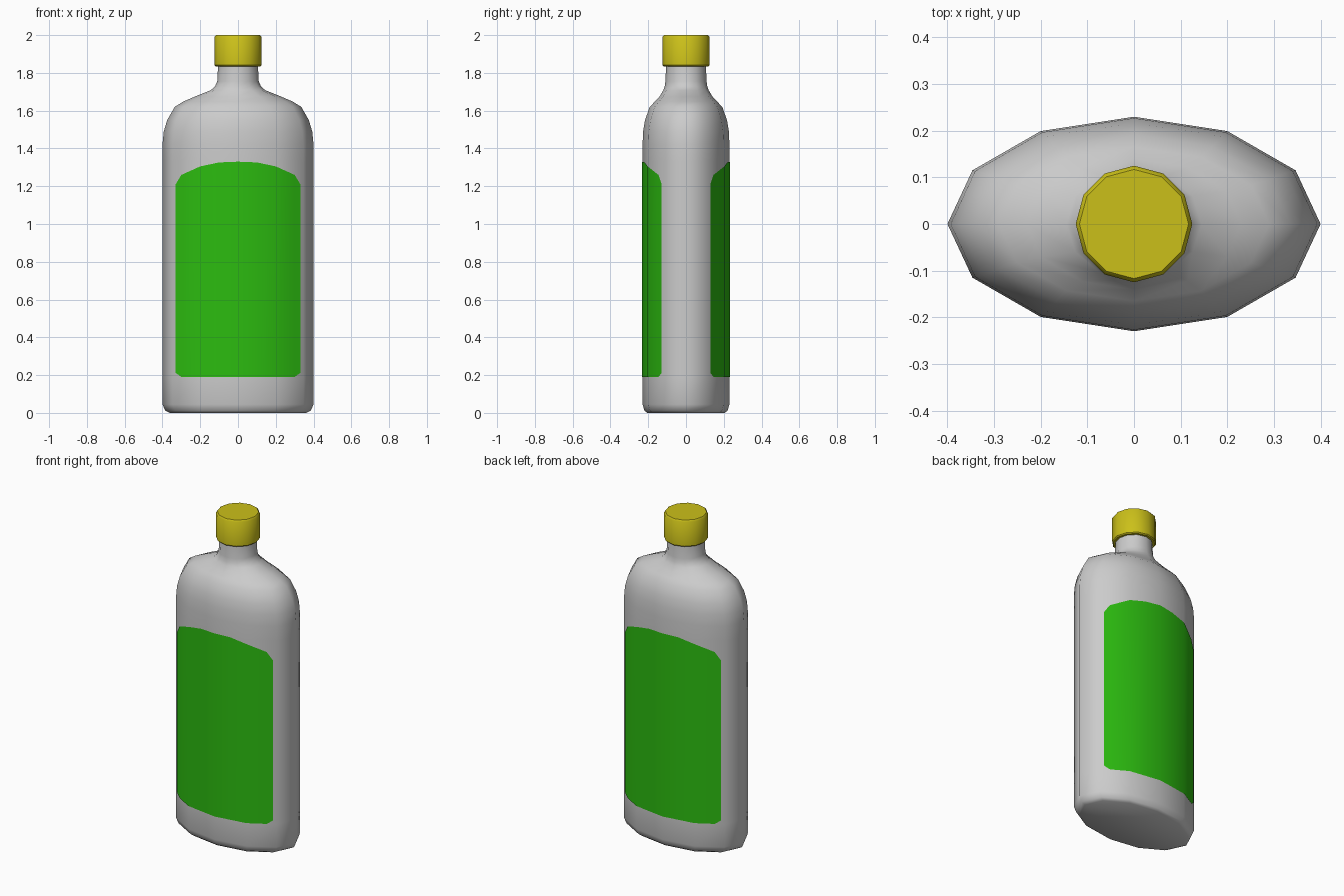
import bpy, bmesh, math

if "Cube" in bpy.data.objects:
    bpy.data.objects.remove(bpy.data.objects["Cube"])

SIDES = 12


def finish(bm, name, angle, color=None, recalc=True):
    if recalc:
        bmesh.ops.recalc_face_normals(bm, faces=bm.faces)
    mesh = bpy.data.meshes.new(name)
    bm.to_mesh(mesh)
    bm.free()
    obj = bpy.data.objects.new(name, mesh)
    bpy.context.collection.objects.link(obj)
    if color:
        mat = bpy.data.materials.new(name + "_color")
        mat.diffuse_color = color
        mat.use_nodes = True
        mat.node_tree.nodes["Principled BSDF"].inputs["Base Color"].default_value = mat.diffuse_color
        mesh.materials.append(mat)
    bpy.ops.object.select_all(action='DESELECT')
    obj.select_set(True)
    bpy.context.view_layer.objects.active = obj
    bpy.ops.object.shade_smooth_by_angle(angle=math.radians(angle))
    return obj


def loft(name, rings, angle, color=None):
    """Closed stack of elliptical rings given as (rx, ry, z)."""
    bm = bmesh.new()
    loops = []
    for rx, ry, z in rings:
        loops.append([bm.verts.new((rx * math.cos(a), ry * math.sin(a), z))
                      for a in (2 * math.pi * i / SIDES for i in range(SIDES))])
    for lo, hi in zip(loops, loops[1:]):
        for i in range(SIDES):
            j = (i + 1) % SIDES
            bm.faces.new((lo[i], lo[j], hi[j], hi[i]))
    bm.faces.new(loops[0][::-1])
    bm.faces.new(loops[-1])
    return finish(bm, name, angle, color)


# Bottle body: base, straight wall, rounded shoulder, neck
loft("bottle_body", [
    (0.362, 0.205, 0.0), (0.385, 0.22, 0.012), (0.40, 0.23, 0.045),
    (0.40, 0.23, 0.19), (0.40, 0.23, 1.33), (0.40, 0.23, 1.42),
    (0.393, 0.227, 1.49), (0.375, 0.217, 1.55), (0.335, 0.192, 1.62),
    (0.29, 0.165, 1.648), (0.23, 0.141, 1.674), (0.145, 0.12, 1.708),
    (0.122, 0.113, 1.728), (0.11, 0.109, 1.755), (0.105, 0.105, 1.85)], 60)

# Screw cap
loft("cap", [
    (0.119, 0.119, 1.835), (0.125, 0.125, 1.841),
    (0.125, 0.125, 1.99), (0.117, 0.117, 2.0)], 40, (0.60, 0.53, 0.01, 1))


def wall_y(x):
    """Depth of the faceted body wall at a given x."""
    x = abs(x)
    pts = [(0.4 * math.cos(a), 0.23 * math.sin(a))
           for a in (math.pi * k / 6 for k in range(4))]
    for (x1, y1), (x0, y0) in zip(pts, pts[1:]):
        if x >= x0 - 1e-6:
            return y0 + (y1 - y0) * (x - x0) / (x1 - x0)


# Labels: thin sheets following the wall, (x, bottom z, top z) per column
half = [(0.33, 0.212, 1.21), (0.30, 0.19, 1.26), (0.2, 0.19, 1.305),
        (0.1, 0.19, 1.326), (0.0, 0.19, 1.33)]
columns = [(-x, b, t) for x, b, t in half] + half[-2::-1]
for name, side in (("front_label", -1), ("back_label", 1)):
    bm = bmesh.new()
    strip = []
    for x, b, t in columns:
        y = side * (wall_y(x) + 0.004)
        strip.append((bm.verts.new((x, y, b)), bm.verts.new((x, y, t))))
    for (b0, t0), (b1, t1) in zip(strip, strip[1:]):
        bm.faces.new((b0, b1, t1, t0) if side < 0 else (b1, b0, t0, t1))
    finish(bm, name, 60, (0.025, 0.50, 0.005, 1), recalc=False)
